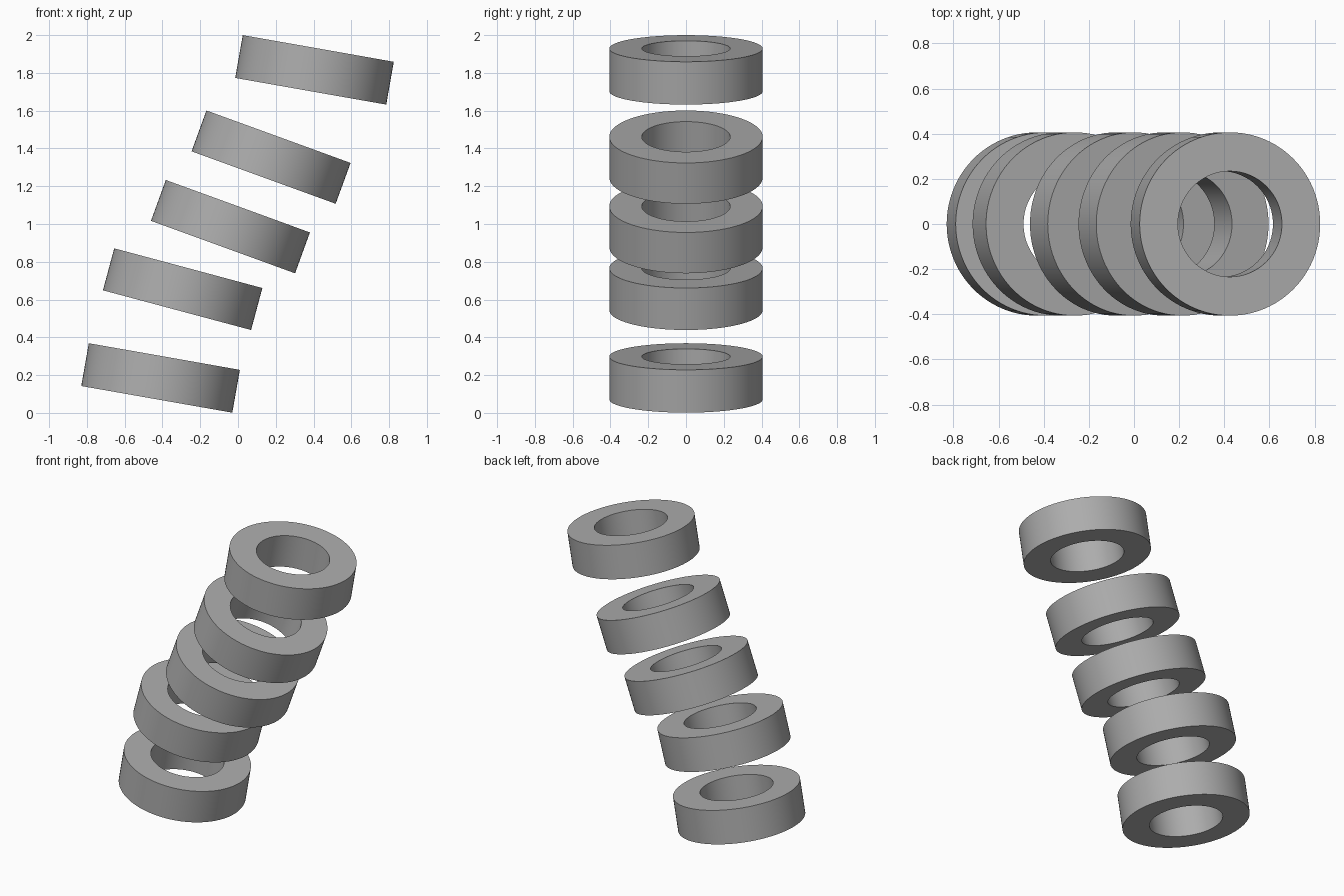
import bpy, bmesh
from math import radians, sin, cos, pi
from mathutils import Matrix

OUTER, INNER, THICK, SIDES = 0.406, 0.234, 0.23, 96

cube = bpy.data.objects.get("Cube")
if cube:
    bpy.data.objects.remove(cube, do_unlink=True)

grey = bpy.data.materials.new("plain_grey")
grey.use_nodes = True
grey.diffuse_color = (0.42, 0.42, 0.42, 1)
grey.node_tree.nodes["Principled BSDF"].inputs["Base Color"].default_value = grey.diffuse_color


def add_ring(name, x, z, tilt):
    """Square-section ring, spun from a rectangular profile."""
    bm = bmesh.new()
    h = THICK / 2
    profile = [(INNER, -h), (OUTER, -h), (OUTER, h), (INNER, h)]
    loops = []
    for i in range(SIDES):
        a = 2 * pi * i / SIDES
        loops.append([bm.verts.new((r * cos(a), r * sin(a), v)) for r, v in profile])
    for i in range(SIDES):
        p, q = loops[i], loops[(i + 1) % SIDES]
        for j in range(4):
            k = (j + 1) % 4
            bm.faces.new((p[j], q[j], q[k], p[k]))
    bmesh.ops.recalc_face_normals(bm, faces=bm.faces)
    mesh = bpy.data.meshes.new(name)
    bm.to_mesh(mesh)
    bm.free()
    mesh.materials.append(grey)
    ring = bpy.data.objects.new(name, mesh)
    bpy.context.collection.objects.link(ring)
    ring.matrix_world = Matrix.Translation((x, 0, z)) @ Matrix.Rotation(radians(tilt), 4, "Y")
    # Smooth walls, sharp rims
    bpy.ops.object.select_all(action="DESELECT")
    ring.select_set(True)
    bpy.context.view_layer.objects.active = ring
    bpy.ops.object.shade_smooth_by_angle(angle=radians(30))


# Leaning stack of floating rings, bottom to top
add_ring("bottom_ring", -0.41, 0.185, 10)
add_ring("lower_ring", -0.293, 0.655, 15)
add_ring("middle_ring", -0.04, 0.986, 20)
add_ring("upper_ring", 0.175, 1.354, 20)
add_ring("top_ring", 0.405, 1.816, 10)
